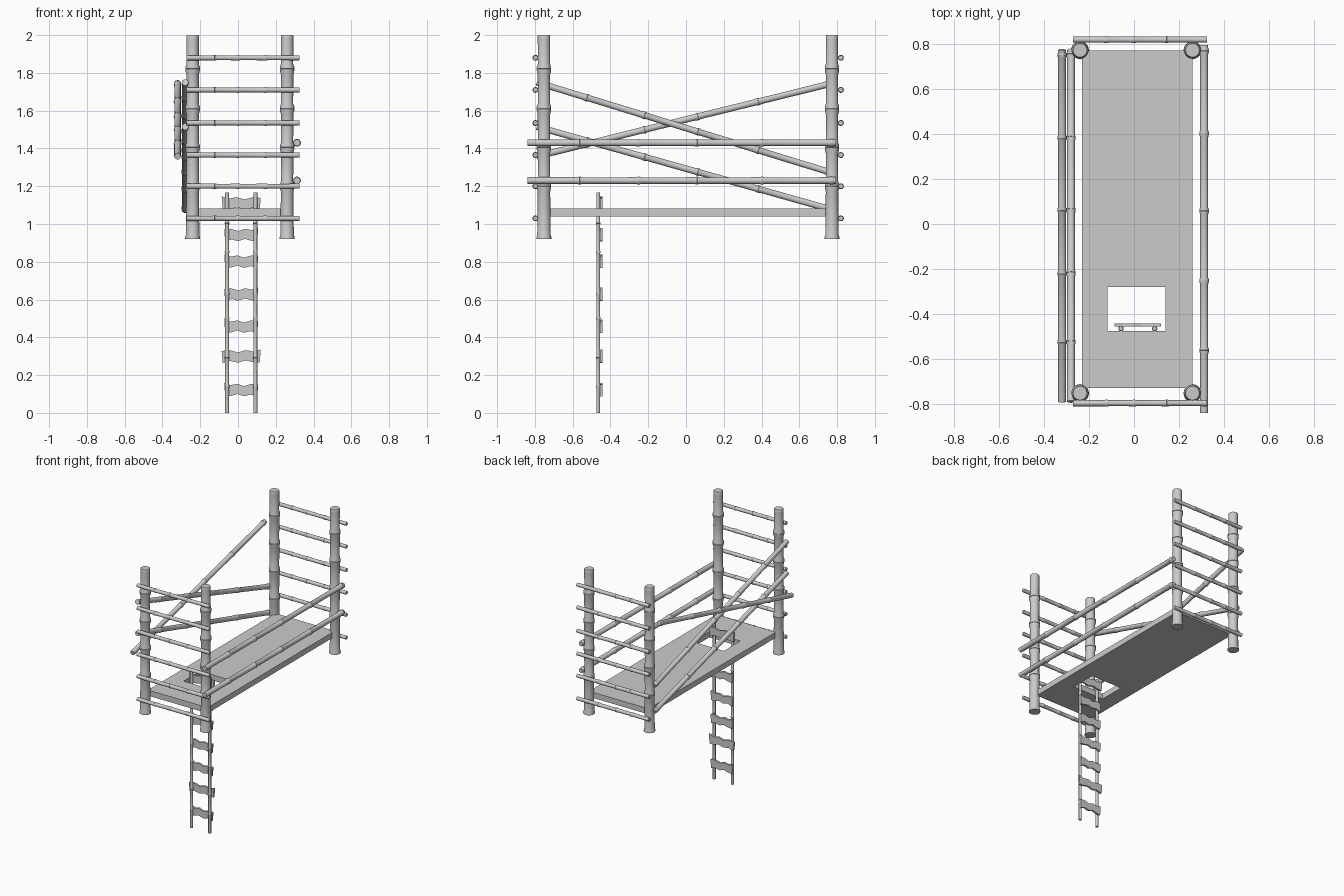
import bpy, bmesh, math
from mathutils import Vector

if "Cube" in bpy.data.objects:
    bpy.data.objects.remove(bpy.data.objects["Cube"])


def finish(name, bm, smooth=False):
    bmesh.ops.recalc_face_normals(bm, faces=bm.faces)
    me = bpy.data.meshes.new(name)
    bm.to_mesh(me)
    bm.free()
    ob = bpy.data.objects.new(name, me)
    bpy.context.collection.objects.link(ob)
    if smooth:
        bpy.ops.object.select_all(action='DESELECT')
        ob.select_set(True)
        bpy.context.view_layer.objects.active = ob
        bpy.ops.object.shade_smooth_by_angle(angle=math.radians(40))
    return ob


def bamboo(name, p0, p1, r, nodes, sides=14, foot=1.0):
    """Turned cane from p0 to p1 with raised joints at the given fractions."""
    p0, p1 = Vector(p0), Vector(p1)
    axis = p1 - p0
    length = axis.length
    w = r * 0.3
    prof = [(0, r * foot), (w, r * foot), (2.2 * w, r * (1 + (foot - 1) * 0.4))]
    for f in nodes:
        t = f * length
        prof += [(t - 3 * w, r), (t - w, r * 1.16), (t - w * 0.15, r * 1.16),
                 (t, r * 1.06), (t + w * 0.15, r * 1.16), (t + w, r * 1.16), (t + 2.5 * w, r * 0.98)]
    prof += [(length - 2 * w, r), (length - w * 0.3, r), (length, r * 0.93)]
    rot = axis.to_track_quat('Z', 'Y')
    bm = bmesh.new()
    rings = []
    for t, rad in prof:
        rings.append([bm.verts.new(p0 + rot @ Vector((
            rad * math.cos(2 * math.pi * i / sides),
            rad * math.sin(2 * math.pi * i / sides), t))) for i in range(sides)])
    for a, b in zip(rings, rings[1:]):
        for i in range(sides):
            j = (i + 1) % sides
            bm.faces.new((a[i], a[j], b[j], b[i]))
    bm.faces.new(rings[0])
    bm.faces.new(rings[-1])
    return finish(name, bm, True)


# corner posts
for sx, x in (("left", -0.24), ("right", 0.26)):
    for sy, y in (("front", -0.752), ("back", 0.773)):
        bamboo(f"{sy}_{sx}_post", (x, y, 0.92), (x, y, 2.0), 0.033,
               (0.26, 0.45, 0.64, 0.835), 20, 1.2)

# end rungs
for sy, y in (("front", -0.797), ("back", 0.82)):
    for k, z in enumerate((1.03, 1.2, 1.365, 1.535, 1.71, 1.88)):
        bamboo(f"{sy}_rung_{k + 1}", (-0.272, y, z), (0.325, y, z), 0.0135, (0.25, 0.455, 0.7))

# right side rails
for k, z in enumerate((1.23, 1.43)):
    bamboo(f"right_rail_{k + 1}", (0.312, -0.84, z), (0.312, 0.795, z), 0.018,
           (0.17, 0.36, 0.55, 0.76, 0.985))

# left side crossed braces
for name, x, z0, z1 in (("upper_brace", -0.28, 1.75, 1.27),
                        ("lower_brace", -0.28, 1.515, 1.075),
                        ("cross_brace", -0.32, 1.358, 1.745)):
    bamboo(name, (x, -0.79, z0), (x, 0.775, z1), 0.0175, (0.17, 0.365, 0.545, 0.75, 0.985))

# platform with ladder opening
bm = bmesh.new()
outer = [(-0.232, -0.73), (0.26, -0.73), (0.26, 0.772), (-0.232, 0.772)]
inner = [(-0.117, -0.475), (0.14, -0.475), (0.14, -0.28), (-0.117, -0.28)]
vo = [bm.verts.new((x, y, 1.04)) for x, y in outer]
vi = [bm.verts.new((x, y, 1.04)) for x, y in inner]
faces = [bm.faces.new((vo[i], vo[(i + 1) % 4], vi[(i + 1) % 4], vi[i])) for i in range(4)]
ext = bmesh.ops.extrude_face_region(bm, geom=faces, use_keep_orig=True)
bmesh.ops.translate(bm, vec=(0, 0, 0.042),
                    verts=[v for v in ext["geom"] if isinstance(v, bmesh.types.BMVert)])
finish("platform", bm)

# ladder rails
for sx, x in (("left", -0.058), ("right", 0.092)):
    bamboo(f"ladder_{sx}_rail", (x, -0.465, 0), (x, -0.465, 1.167), 0.0105,
           (0.12, 0.25, 0.43, 0.54, 0.73, 0.86), 10)

# ragged ladder treads
shape = [(-0.09, 0.036), (-0.055, 0.025), (-0.02, 0.032), (0.015, 0.02), (0.055, 0.032), (0.09, 0.028),
         (0.085, -0.036), (0.05, -0.025), (0.015, -0.034), (-0.02, -0.022), (-0.055, -0.032), (-0.085, -0.034)]
for k, (z, s) in enumerate(((0.122, 1.0), (0.3, 1.15), (0.458, 1.0), (0.628, 1.0),
                            (0.802, 1.0), (0.943, 1.0), (1.11, 1.15))):
    flip = -1 if k % 2 else 1
    bm = bmesh.new()
    f = bm.faces.new([bm.verts.new((0.017 + x * s * flip, -0.456, z + h)) for x, h in shape])
    ext = bmesh.ops.extrude_face_region(bm, geom=[f], use_keep_orig=True)
    bmesh.ops.translate(bm, vec=(0, 0.014, 0),
                        verts=[v for v in ext["geom"] if isinstance(v, bmesh.types.BMVert)])
    finish(f"ladder_tread_{k + 1}", bm)
